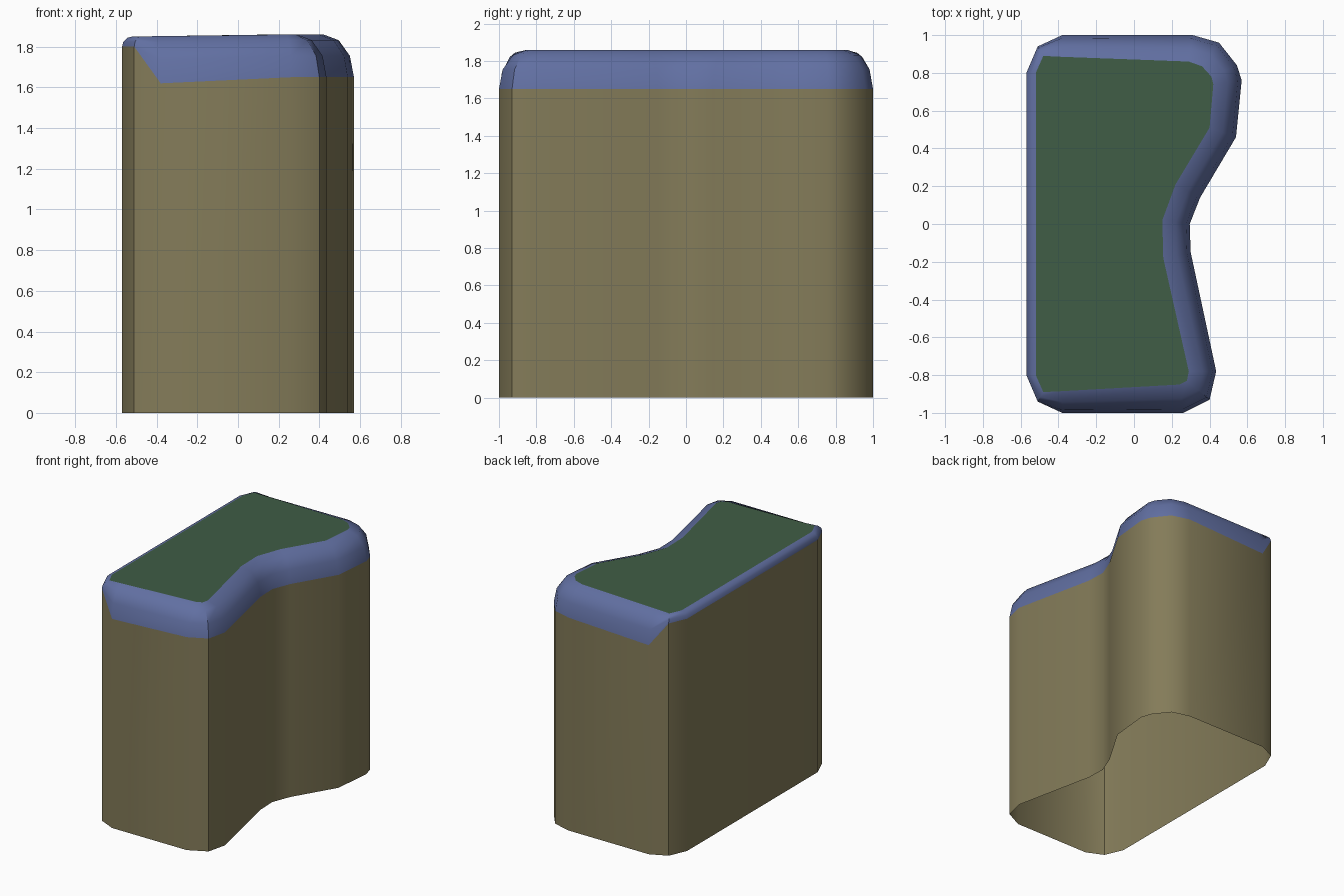
import bpy
import math

if "Cube" in bpy.data.objects:
    bpy.data.objects.remove(bpy.data.objects["Cube"])

# Outline, counter-clockwise: outer x, y, wall top z, then inner x, y of the top face
OUTLINE = [
    (-0.57, -0.80, 1.80, -0.52, -0.80),
    (-0.51, -0.94, 1.80, -0.48, -0.89),
    (-0.38, -1.00, 1.62, -0.38, -0.885),
    (0.26, -1.00, 1.65, 0.24, -0.85),
    (0.40, -0.93, 1.65, 0.28, -0.83),
    (0.435, -0.78, 1.65, 0.29, -0.78),
    (0.30, -0.15, 1.65, 0.155, -0.18),
    (0.295, 0.00, 1.65, 0.15, 0.02),
    (0.35, 0.14, 1.65, 0.22, 0.21),
    (0.54, 0.46, 1.65, 0.40, 0.51),
    (0.57, 0.76, 1.65, 0.42, 0.74),
    (0.545, 0.84, 1.65, 0.41, 0.78),
    (0.45, 0.96, 1.65, 0.36, 0.835),
    (0.31, 1.00, 1.65, 0.29, 0.86),
    (-0.38, 1.00, 1.62, -0.38, 0.885),
    (-0.51, 0.94, 1.80, -0.48, 0.89),
    (-0.57, 0.80, 1.80, -0.52, 0.80),
]
N = len(OUTLINE)
STEPS = 3


def rim_ring(t):
    """Ring of the rounded rim: t=0 at the wall, t=1 at the top face."""
    a = t * math.pi / 2
    ring = []
    for ox, oy, oz, ix, iy in OUTLINE:
        k = 1 - math.cos(a)
        top = 1.85 + 0.01 * min(1, (ix + 0.52) / 0.7)
        ring.append((ox + (ix - ox) * k, oy + (iy - oy) * k,
                     oz + (top - oz) * math.sin(a)))
    return ring


def add_part(name, verts, faces, color):
    mesh = bpy.data.meshes.new(name)
    mesh.from_pydata(verts, [], faces)
    obj = bpy.data.objects.new(name, mesh)
    bpy.context.collection.objects.link(obj)
    mat = bpy.data.materials.new(name + "_colour")
    mat.diffuse_color = color
    mat.use_nodes = True
    mat.node_tree.nodes["Principled BSDF"].inputs["Base Color"].default_value = mat.diffuse_color
    mesh.materials.append(mat)
    bpy.ops.object.select_all(action='DESELECT')
    obj.select_set(True)
    bpy.context.view_layer.objects.active = obj
    bpy.ops.object.shade_smooth_by_angle(angle=math.radians(40))
    return obj


def loft(name, rings, color):
    faces = []
    for r in range(len(rings) - 1):
        for i in range(N):
            j = (i + 1) % N
            faces.append((r * N + i, r * N + j, (r + 1) * N + j, (r + 1) * N + i))
    add_part(name, [v for ring in rings for v in ring], faces, color)


# Rock walls, open underneath
loft("cliff_walls", [[(p[0], p[1], 0) for p in OUTLINE], rim_ring(0)],
     (0.23, 0.20, 0.10, 1))

# Rounded rim
loft("rounded_rim", [rim_ring(s / STEPS) for s in range(STEPS + 1)],
     (0.12, 0.16, 0.36, 1))

# Flat top surface
add_part("top_surface", rim_ring(1), [tuple(range(N))], (0.05, 0.11, 0.06, 1))
